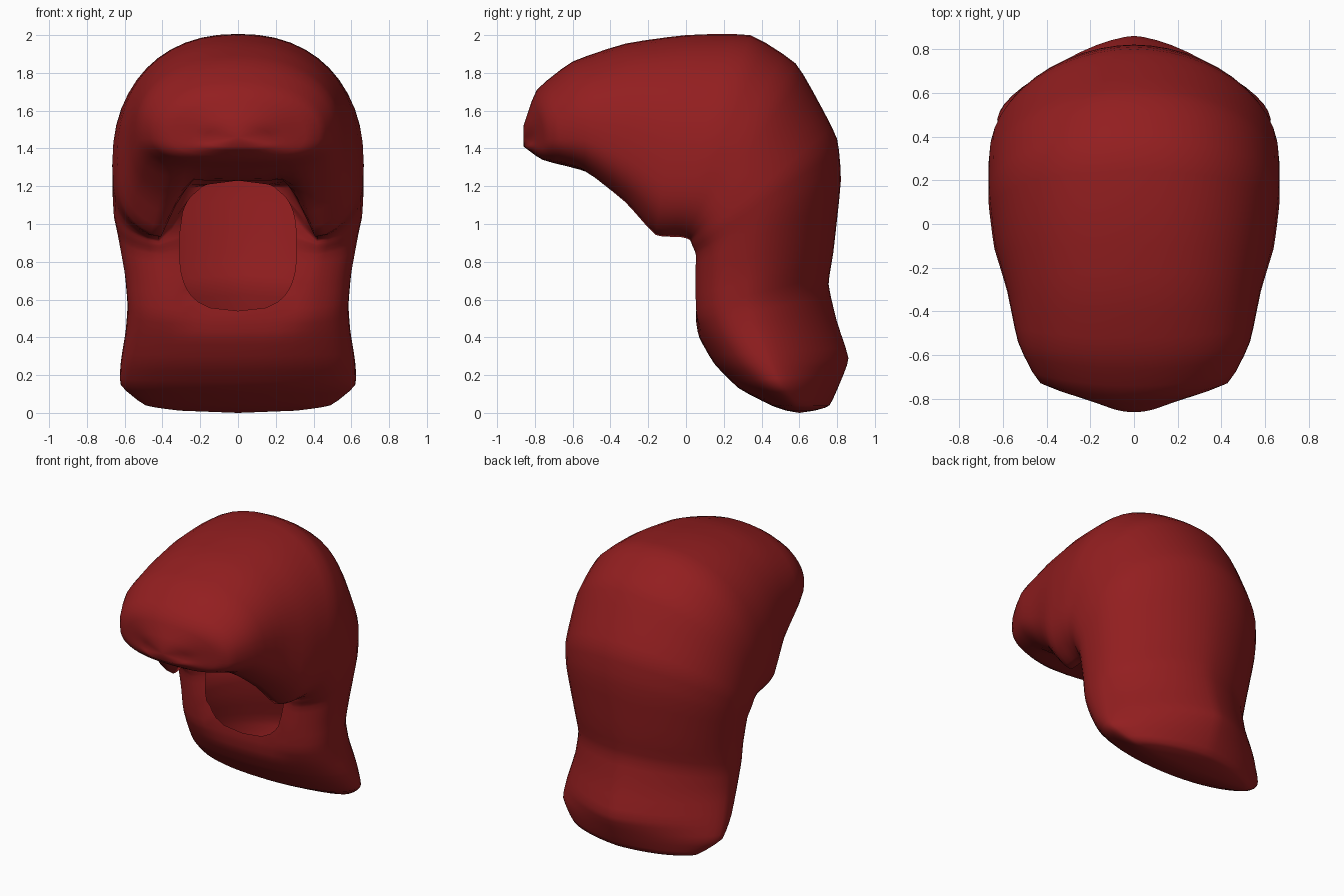
import bpy, bmesh, math

if "Cube" in bpy.data.objects:
    bpy.data.objects.remove(bpy.data.objects["Cube"])

# Stations along the bent body:
# outer (y, z), inner (y, z), half width, inner dent, outer roundness exponent
STATIONS = [
    (-0.86, 1.52, -0.86, 1.41, 0.18, 0.00, 2.0),
    (-0.79, 1.71, -0.76, 1.34, 0.43, 0.00, 2.1),
    (-0.60, 1.86, -0.56, 1.27, 0.53, 0.03, 2.2),
    (-0.32, 1.955, -0.33, 1.08, 0.58, 0.17, 2.3),
    (0.00, 2.00, -0.17, 0.89, 0.64, 0.33, 2.3),
    (0.34, 2.00, -0.06, 0.88, 0.665, 0.32, 2.2),
    (0.58, 1.85, -0.03, 0.88, 0.665, 0.32, 2.1),
    (0.70, 1.65, -0.01, 0.88, 0.665, 0.26, 2.0),
    (0.80, 1.45, 0.00, 0.86, 0.66, 0.18, 1.95),
    (0.82, 1.23, 0.02, 0.82, 0.64, 0.11, 1.9),
    (0.78, 0.85, 0.02, 0.67, 0.60, 0.06, 1.8),
    (0.755, 0.68, 0.03, 0.50, 0.585, 0.03, 1.7),
    (0.80, 0.48, 0.07, 0.40, 0.595, 0.00, 1.6),
    (0.86, 0.29, 0.15, 0.26, 0.62, 0.00, 1.5),
    (0.82, 0.17, 0.28, 0.13, 0.62, 0.00, 1.5),
    (0.76, 0.04, 0.45, 0.04, 0.49, 0.00, 1.6),
    (0.68, 0.012, 0.53, 0.012, 0.31, 0.00, 1.8),
]
SIDES, STEPS, TENSION = 48, 3, 0.25
FRONT_TIP, BOTTOM_TIP = (0, -0.86, 1.46), (0, 0.60, 0.0)


def power(v, e):
    return math.copysign(abs(v) ** e, v)


def ring(oy, oz, iy, iz, w, dent, eo):
    """Cross-section: rounded outside, squarer and dented inside, bowed at the brow."""
    pts = []
    ei = min(3.0, 1.8 + 2.2 * iz)
    for k in range(SIDES):
        t = 2 * math.pi * k / SIDES
        s, c = math.sin(t), math.cos(t)
        e = 2 / (eo if c > 0 else ei)
        u, v = power(s, e), power(c, e)
        if c > 0:
            f = 0.4 + 0.6 * v
        else:
            m = min(max((abs(u) - 0.38) / 0.28, 0), 1)
            f = 0.4 + 0.4 * v + dent * (1 - m * m * (3 - 2 * m))
        bow = 0.06 * max(0, -oy) * u * u
        pts.append((w * u, iy + f * (oy - iy) + bow, iz + f * (oz - iz)))
    return pts


def blend(i, t):
    """Soft curve between neighbouring stations."""
    p = [STATIONS[min(max(i + j, 0), len(STATIONS) - 1)] for j in (-1, 0, 1, 2)]
    h1, h2 = 2 * t**3 - 3 * t**2 + 1, 3 * t**2 - 2 * t**3
    g1, g2 = t**3 - 2 * t**2 + t, t**3 - t**2
    return [h1 * b + h2 * c + TENSION * (g1 * (c - a) + g2 * (d - b))
            for a, b, c, d in zip(*p)]


bm = bmesh.new()

# Loft the shell through the stations
rings = [ring(*blend(i, j / STEPS))
         for i in range(len(STATIONS) - 1) for j in range(STEPS)]
rings.append(ring(*STATIONS[-1]))
loops = [[bm.verts.new(p) for p in r] for r in rings]
inner_faces = []
for a, b in zip(loops, loops[1:]):
    for k in range(SIDES):
        n = (k + 1) % SIDES
        f = bm.faces.new((a[k], a[n], b[n], b[k]))
        if SIDES / 4 <= k < SIDES * 3 / 4:
            inner_faces.append(f)

# Close both ends
for loop, tip in ((loops[0], FRONT_TIP), (loops[-1], BOTTOM_TIP)):
    v = bm.verts.new(tip)
    for k in range(SIDES):
        bm.faces.new((loop[k], loop[(k + 1) % SIDES], v))
bmesh.ops.recalc_face_normals(bm, faces=bm.faces)

# Rounded opening on the front, with its rim pulled onto a clean outline
HX, HZ, CZ = 0.31, 0.345, 0.885


def outline(p):
    return (abs(p.x / HX) ** 2.8 + abs((p.z - CZ) / HZ) ** 2.8) ** (1 / 2.8)


hole = [f for f in inner_faces
        if f.calc_center_median().y < 0.5 and outline(f.calc_center_median()) < 1]
bmesh.ops.delete(bm, geom=hole, context='FACES')
for v in bm.verts:
    if v.is_boundary:
        d = outline(v.co)
        v.co.x /= d
        v.co.z = CZ + (v.co.z - CZ) / d

mesh = bpy.data.meshes.new("hair_shell")
bm.to_mesh(mesh)
bm.free()
mesh.polygons.foreach_set("use_smooth", [True] * len(mesh.polygons))
shell = bpy.data.objects.new("hair_shell", mesh)
bpy.context.collection.objects.link(shell)

# Single dark red colour
red = bpy.data.materials.new("dark_red")
red.diffuse_color = (0.29, 0.013, 0.014, 1)
red.use_nodes = True
red.node_tree.nodes["Principled BSDF"].inputs["Base Color"].default_value = red.diffuse_color
mesh.materials.append(red)
